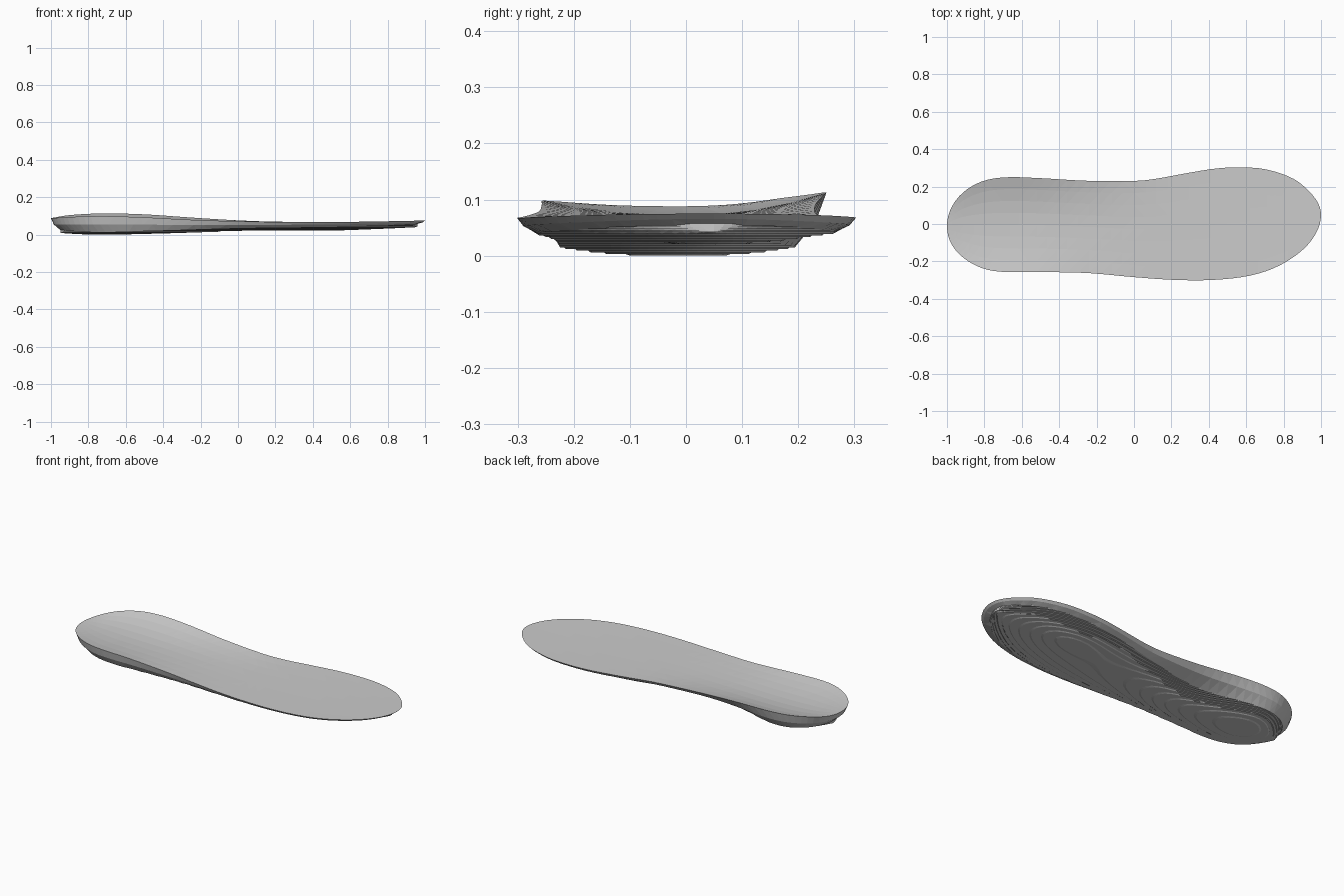
import bpy, bmesh, math

if "Cube" in bpy.data.objects:
    bpy.data.objects.remove(bpy.data.objects["Cube"])


def curve(pts, ends_by_angle=False):
    """Smooth interpolation through (x, value) pairs, optionally in angle space for round ends."""
    key = (lambda x: math.acos(max(-1, min(1, -x)))) if ends_by_angle else (lambda x: x)
    k = [key(p[0]) for p in pts]
    v = [p[1] for p in pts]
    n = len(k)
    m = [(v[min(i + 1, n - 1)] - v[max(i - 1, 0)]) / (k[min(i + 1, n - 1)] - k[max(i - 1, 0)])
         for i in range(n)]

    def f(x):
        q = key(x)
        i = max([j for j in range(n - 1) if k[j] <= q], default=0)
        h = k[i + 1] - k[i]
        t = max(0, min(1, (q - k[i]) / h))
        return ((2*t**3 - 3*t*t + 1) * v[i] + (t**3 - 2*t*t + t) * h * m[i]
                + (3*t*t - 2*t**3) * v[i + 1] + (t**3 - t*t) * h * m[i + 1])
    return f


# Plan outline (inner and outer side)
y_in = curve([(-1, -.01), (-.97, .1), (-.9, .18), (-.8, .232), (-.68, .25), (-.5, .245), (-.25, .231),
              (0, .23), (.1, .239), (.3, .275), (.45, .298), (.58, .303), (.7, .293), (.85, .243),
              (.95, .16), (1, .05)], True)
y_out = curve([(-1, -.01), (-.98, -.1), (-.9, -.19), (-.8, -.24), (-.7, -.256), (-.5, -.257),
               (-.25, -.262), (0, -.284), (.2, -.298), (.4, -.3), (.6, -.28), (.75, -.235),
               (.9, -.14), (.97, -.055), (1, .05)], True)
# Heights of the rim, the dished middle and the sole
z_in = curve([(-1, .088), (-.9, .104), (-.72, .113), (-.5, .108), (-.25, .091), (0, .076),
              (.2, .069), (.6, .068), (1, .075)])
z_out = curve([(-1, .088), (-.85, .096), (-.7, .098), (-.5, .092), (-.25, .079), (0, .071),
               (.2, .068), (.6, .068), (1, .075)])
z_mid = curve([(-1, .088), (-.85, .078), (-.65, .073), (-.4, .071), (0, .067), (.6, .066), (1, .075)])
z_sole = curve([(-1, .015), (-.85, .004), (-.7, .001), (-.4, .008), (0, .021), (.5, .028),
                (.8, .035), (1, .045)])


def gauss(x, centre, width):
    return math.exp(-((x - centre) / width) ** 2)


STATIONS, TOP, SOLE = 52, 8, 22
bm = bmesh.new()
is_sole = bm.faces.layers.int.new("sole")


def section(x):
    a, b = y_out(x), y_in(x)
    top, sole = [], []
    for j in range(TOP + 1):
        s = j / TOP
        v = 2 * s - 1
        edge = z_in(x) if v > 0 else z_out(x)
        top.append((x, a + (b - a) * s, z_mid(x) + (edge - z_mid(x)) * v * v))
    # sole is inset from the rim, more so under the arch
    xs = x + .05 * (1 - x) / 2 - .04 * (1 + x) / 2
    mid, half = (a + b) / 2, (b - a) / 2
    arch = gauss(x, -.35, .32)
    lo, hi = mid - half * .87, mid + half * (.87 - .33 * arch)
    for j in range(SOLE + 1):
        s = j / SOLE
        v = 2 * s - 1
        y = lo + (hi - lo) * s
        z = z_sole(xs) + (.015 + .006 * arch * (v > 0)) * abs(v) ** 2.3
        z -= .006 * gauss(xs, .5, .22) * gauss(y, .08, .12)
        sole.append((xs, y, z))

    # bulging side wall
    def wall(p, q):
        return (p[0] + (q[0] - p[0]) * .3, p[1] + (q[1] - p[1]) * .3, p[2] + (q[2] - p[2]) * .55)
    return top + [wall(top[-1], sole[-1])] + sole[::-1] + [wall(top[0], sole[0])]


# Loft closed sections from heel to toe
rings = [[bm.verts.new(p) for p in section(-math.cos(math.pi * i / STATIONS))]
         for i in range(STATIONS + 1)]
count = len(rings[0])
for r0, r1 in zip(rings, rings[1:]):
    for j in range(count):
        k = (j + 1) % count
        f = bm.faces.new((r0[j], r1[j], r1[k], r0[k]))
        f[is_sole] = int(TOP + 2 <= j < TOP + 2 + SOLE)
bmesh.ops.remove_doubles(bm, verts=bm.verts, dist=1e-5)
bmesh.ops.triangulate(bm, faces=bm.faces)

# Terrace the sole: cut it at each level, then flatten between the cuts
STEP, RAMP = .003, .0005
for i in range(-2, 24):
    for h in (i * STEP, i * STEP + RAMP):
        faces = [f for f in bm.faces if f[is_sole]]
        geom = faces + list({e for f in faces for e in f.edges}) + list({v for f in faces for v in f.verts})
        bmesh.ops.bisect_plane(bm, geom=geom, dist=1e-7, plane_co=(0, 0, h), plane_no=(0, 0, 1))
for v in {v for f in bm.faces if f[is_sole] for v in f.verts}:
    i = math.floor((v.co.z + 1e-6) / STEP)
    v.co.z = STEP * (i - 1 + min(1, max(0, (v.co.z - i * STEP) / RAMP)))

# Stand it on the ground
low = min(v.co.z for v in bm.verts)
for f in bm.faces:
    if f[is_sole]:
        continue
for v in {v for f in bm.faces if f[is_sole] for v in f.verts}:
    v.co.z -= low
bmesh.ops.recalc_face_normals(bm, faces=bm.faces)

mesh = bpy.data.meshes.new("insole")
bm.to_mesh(mesh)
bm.free()
insole = bpy.data.objects.new("insole", mesh)
bpy.context.scene.collection.objects.link(insole)
